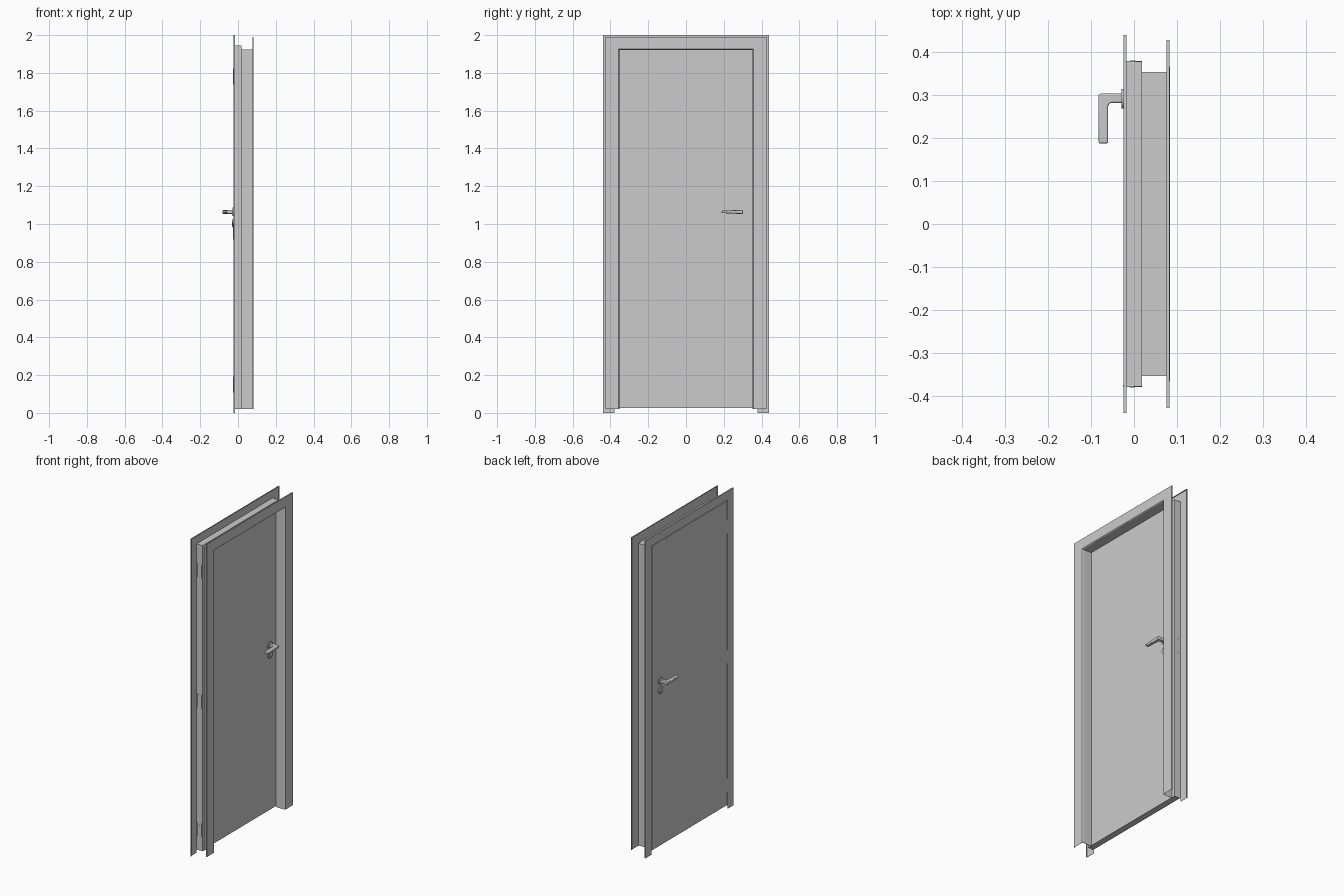
import bpy, bmesh, math
from mathutils import Matrix, Vector

if "Cube" in bpy.data.objects:
    bpy.data.objects.remove(bpy.data.objects["Cube"])

MID = -0.0035   # mid-plane of the door leaf in x


def finish(bm, name, smooth=False):
    bmesh.ops.recalc_face_normals(bm, faces=bm.faces)
    me = bpy.data.meshes.new(name)
    bm.to_mesh(me)
    bm.free()
    ob = bpy.data.objects.new(name, me)
    bpy.context.collection.objects.link(ob)
    if smooth:
        bpy.ops.object.select_all(action='DESELECT')
        bpy.context.view_layer.objects.active = ob
        ob.select_set(True)
        bpy.ops.object.shade_smooth_by_angle(angle=math.radians(35))
    return ob


def box(name, x, y, z):
    bm = bmesh.new()
    c = Vector(((x[0] + x[1]) / 2, (y[0] + y[1]) / 2, (z[0] + z[1]) / 2))
    m = Matrix.Translation(c) @ Matrix.Diagonal((x[1] - x[0], y[1] - y[0], z[1] - z[0], 1))
    bmesh.ops.create_cube(bm, size=1, matrix=m)
    return finish(bm, name)


def cyl(name, c, r, depth, axis, seg=32):
    bm = bmesh.new()
    rot = {'X': Matrix.Rotation(math.pi / 2, 4, 'Y'), 'Y': Matrix.Rotation(math.pi / 2, 4, 'X'),
           'Z': Matrix.Identity(4)}[axis]
    bmesh.ops.create_cone(bm, cap_ends=True, segments=seg, radius1=r, radius2=r, depth=depth,
                          matrix=Matrix.Translation(c) @ rot)
    return finish(bm, name, True)


def frame_sheet(name, profile, bottom):
    """Sweep an (x, half-width) sheet profile up, across and down with mitred corners."""
    bm = bmesh.new()
    rows = []
    for x, w in profile:
        top = 2.0 - (0.4385 - w) * 0.9
        rows.append([bm.verts.new(p) for p in
                     ((x, -w, bottom), (x, -w, top), (x, w, top), (x, w, bottom))])
    for a, b in zip(rows, rows[1:]):
        for i in range(3):
            bm.faces.new((a[i], a[i + 1], b[i + 1], b[i]))
    ob = finish(bm, name)
    s = ob.modifiers.new("thickness", 'SOLIDIFY')
    s.thickness = 0.001
    s.offset = 0
    return ob


# Folded frame: flush-side casing reaching the floor, rebate and liner, recessed-side casing
frame_sheet("flush_casing", [(-0.017, 0.438), (-0.024, 0.438), (-0.024, 0.3775)], 0)
frame_sheet("rebate_and_liner", [(-0.024, 0.3775), (0.018, 0.3775), (0.018, 0.3525), (0.076, 0.3525)], 0.02)
frame_sheet("recessed_casing", [(0.076, 0.3525), (0.0795, 0.3538), (0.0822, 0.357), (0.0825, 0.362),
                                (0.0825, 0.427), (0.076, 0.427)], 0.02)

# Door leaf
box("door_leaf", (-0.0235, 0.0165), (-0.374, 0.374), (0.025, 1.941))

# Hinges on the -y edge
for n, z in enumerate((0.15, 0.96, 1.78)):
    cyl(f"hinge_knuckle_{n}", (-0.0215, -0.3755, z), 0.004, 0.085, 'Z', 16)
    box(f"hinge_plate_{n}", (-0.018, 0.012), (-0.3785, -0.3765), (z - 0.042, z + 0.042))
    for i, dz in enumerate((-0.028, 0.0, 0.028)):
        cyl(f"hinge_screw_{n}_{i}", (-0.008 + 0.006 * (i % 2), -0.3785, z + dz), 0.003, 0.002, 'Y', 12)

# Strike plate and latch on the +y edge
box("strike_plate", (-0.014, 0.008), (0.3765, 0.3785), (0.96, 1.11))
box("latch", (-0.009, 0.003), (0.374, 0.380), (1.05, 1.075))


def lever(name):
    """Lever with square outer corner and filleted inner corner, slimmer towards its tip."""
    pts = [(-0.024, 0.281), (-0.051, 0.281)]
    for i in range(1, 7):
        a = math.radians(15 * i)
        pts.append((-0.051 - 0.009 * math.sin(a), 0.272 + 0.009 * math.cos(a)))
    pts += [(-0.060, 0.187), (-0.082, 0.187), (-0.082, 0.299), (-0.079, 0.303), (-0.024, 0.303)]
    bm = bmesh.new()
    f = bm.faces.new([bm.verts.new((x, y, -0.01)) for x, y in pts])
    r = bmesh.ops.extrude_face_region(bm, geom=[f])
    for v in r['geom']:
        if isinstance(v, bmesh.types.BMVert):
            v.co.z = 0.01
    for v in bm.verts:
        if v.co.y < 0.25:
            v.co.z *= 0.6
        v.co.z += 1.064
    ob = finish(bm, name, True)
    b = ob.modifiers.new("soft_edges", 'BEVEL')
    b.width = 0.004
    b.segments = 3
    b.limit_method = 'ANGLE'
    b.angle_limit = math.radians(50)
    return ob


# Handle set, repeated on both faces of the leaf
parts = [lever("lever_handle"),
         cyl("handle_rose", (-0.0265, 0.291, 1.064), 0.0225, 0.006, 'X'),
         cyl("key_escutcheon", (-0.0265, 0.291, 1.004), 0.0225, 0.006, 'X'),
         cyl("lock_cylinder", (-0.0285, 0.291, 1.008), 0.0075, 0.005, 'X', 24),
         box("lock_cylinder_tail", (-0.031, -0.026), (0.288, 0.294), (0.987, 1.004))]
centre = bpy.data.objects.new("leaf_centre", None)
centre.location.x = MID
centre.hide_render = True
bpy.context.collection.objects.link(centre)
for p in parts:
    m = p.modifiers.new("both_sides", 'MIRROR')
    m.mirror_object = centre
    m.use_axis = (True, False, False)
    m.use_mirror_merge = False
